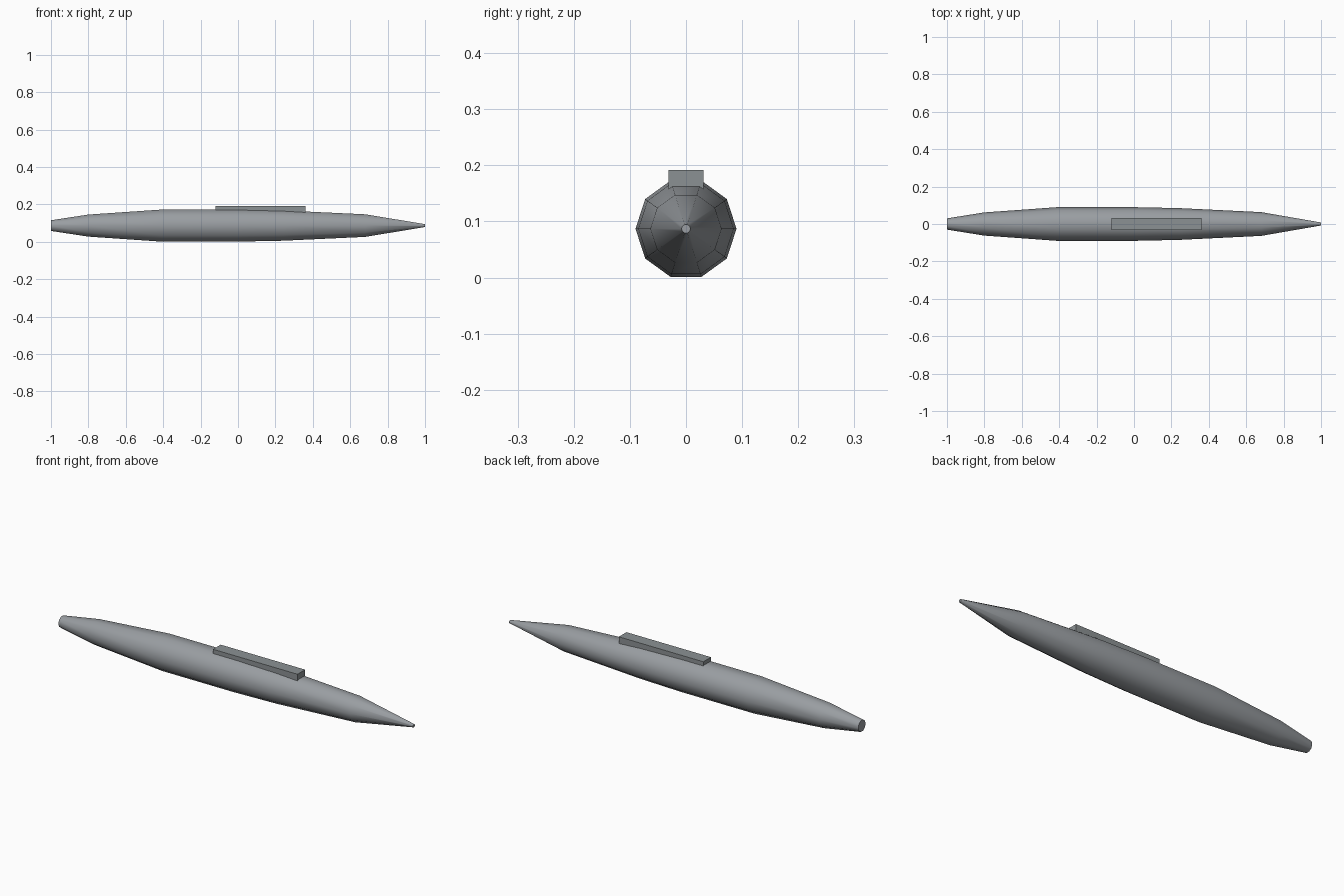
import bpy, bmesh, math

cube = bpy.data.objects.get("Cube")
if cube:
    bpy.data.objects.remove(cube, do_unlink=True)


def make_material(name, rgb):
    mat = bpy.data.materials.new(name)
    mat.use_nodes = True
    colour = (*rgb, 1.0)
    mat.diffuse_color = colour
    mat.node_tree.nodes["Principled BSDF"].inputs["Base Color"].default_value = colour
    return mat


def add_object(name, bm, mat):
    bmesh.ops.recalc_face_normals(bm, faces=bm.faces)
    mesh = bpy.data.meshes.new(name)
    bm.to_mesh(mesh)
    bm.free()
    mesh.materials.append(mat)
    obj = bpy.data.objects.new(name, mesh)
    bpy.context.collection.objects.link(obj)
    return obj


hull_grey = make_material("hull grey", (0.32, 0.34, 0.36))
mount_grey = make_material("mount grey", (0.26, 0.285, 0.295))

# Tank body: ten-sided rings lofted from the blunt tail to the pointed nose
SIDES = 10
AXIS_Z = 0.087
stations = [(-1.0, 0.03), (-0.8, 0.062), (-0.41, 0.09), (0.0, 0.09),
            (0.24, 0.085), (0.68, 0.0635), (1.0, 0.008)]
bm = bmesh.new()
rings = []
for x, radius in stations:
    angles = [math.tau * i / SIDES for i in range(SIDES)]
    rings.append([bm.verts.new((x, radius * math.cos(a), AXIS_Z + radius * math.sin(a)))
                  for a in angles])
for a, b in zip(rings, rings[1:]):
    for i in range(SIDES):
        j = (i + 1) % SIDES
        bm.faces.new((a[i], a[j], b[j], b[i]))
bm.faces.new(rings[0])
bm.faces.new(rings[-1])
body = add_object("tank_body", bm, hull_grey)

# Smooth sides with crisp end caps
bpy.ops.object.select_all(action="DESELECT")
body.select_set(True)
bpy.context.view_layer.objects.active = body
bpy.ops.object.shade_smooth_by_angle(angle=math.radians(50))

# Mounting rail: a plain bar sunk into the top of the body
bm = bmesh.new()
bmesh.ops.create_cube(bm, size=1.0)
bmesh.ops.scale(bm, vec=(0.48, 0.062, 0.037), verts=bm.verts)
bmesh.ops.translate(bm, vec=(0.12, 0, 0.1735), verts=bm.verts)
add_object("mounting_rail", bm, mount_grey)
